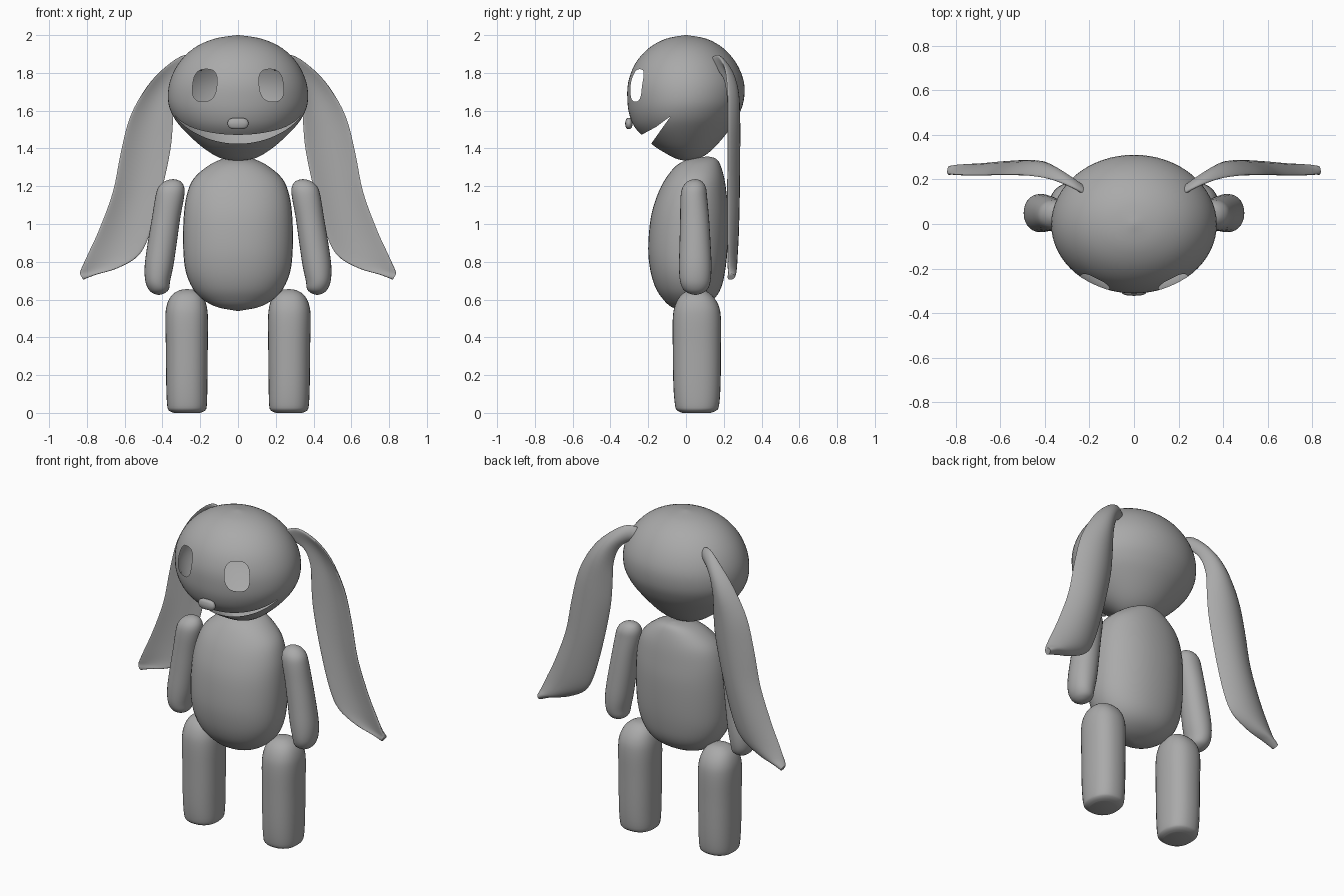
import bpy, bmesh, math
from mathutils import Vector

cube = bpy.data.objects.get("Cube")
if cube:
    bpy.data.objects.remove(cube)

gray = bpy.data.materials.new("plain_gray")
gray.use_nodes = True
color = (0.4, 0.4, 0.4, 1)
gray.diffuse_color = color
gray.node_tree.nodes["Principled BSDF"].inputs["Base Color"].default_value = color


def smooth_rows(rows, steps=4):
    """Run a smooth spline through rows of numbers."""
    out = []
    for i in range(len(rows) - 1):
        a, b, c, d = (rows[max(0, min(len(rows) - 1, i + k))] for k in (-1, 0, 1, 2))
        for j in range(steps):
            t = j / steps
            out.append([q + 0.5 * t * (r - p + t * (2*p - 5*q + 4*r - s + t * (3*(q - r) + s - p)))
                        for p, q, r, s in zip(a, b, c, d)])
    out.append(list(rows[-1]))
    return out


def power(v, n):
    return math.copysign(abs(v) ** (2 / n), v)


def finish(name, bm, angle=40):
    bmesh.ops.recalc_face_normals(bm, faces=bm.faces[:])
    mesh = bpy.data.meshes.new(name)
    bm.to_mesh(mesh)
    bm.free()
    mesh.materials.append(gray)
    ob = bpy.data.objects.new(name, mesh)
    bpy.context.collection.objects.link(ob)
    smooth(ob, angle)
    return ob


def smooth(ob, angle=40):
    bpy.ops.object.select_all(action='DESELECT')
    ob.select_set(True)
    bpy.context.view_layer.objects.active = ob
    bpy.ops.object.shade_smooth_by_angle(angle=math.radians(angle))


def loft(name, rings):
    bm = bmesh.new()
    loops = [[bm.verts.new(p) for p in ring] for ring in rings]
    n = len(loops[0])
    for lo, hi in zip(loops, loops[1:]):
        for i in range(n):
            bm.faces.new((lo[i], lo[(i + 1) % n], hi[(i + 1) % n], hi[i]))
    bm.faces.new(loops[0])
    bm.faces.new(loops[-1])
    return finish(name, bm, 60)


def body_of_rows(name, rows, sides=40, side=1, n=2.0):
    """Each row: height, x centre, x radius, front y, back y."""
    rings = []
    for z, cx, rx, front, back in smooth_rows(rows):
        cy, ry = (front + back) / 2, (back - front) / 2
        angles = [2 * math.pi * i / sides for i in range(sides)]
        rings.append([(side * (cx + rx * power(math.cos(a), n)),
                       cy + ry * power(math.sin(a), n), z) for a in angles])
    return loft(name, rings)


def prism(bm, points, axis):
    """Extrude a flat outline along an axis."""
    face = bm.faces.new([bm.verts.new(p) for p in points])
    made = bmesh.ops.extrude_face_region(bm, geom=[face])
    bmesh.ops.translate(bm, vec=axis, verts=[v for v in made["geom"] if isinstance(v, bmesh.types.BMVert)])


# Head: a hollow shell
head = body_of_rows("head", [
    (1.335, 0, .005, -.005, .005), (1.345, 0, .08, -.05, .06), (1.37, 0, .135, -.1, .11),
    (1.42, 0, .205, -.178, .165), (1.5, 0, .29, -.262, .23), (1.57, 0, .343, -.297, .275),
    (1.65, 0, .37, -.31, .305), (1.75, 0, .362, -.306, .307), (1.85, 0, .315, -.268, .267),
    (1.93, 0, .235, -.198, .198), (1.98, 0, .128, -.108, .11), (2.0, 0, .005, -.005, .005)], 64)

# Eye holes and mouth slit are cut out of the shell
bm = bmesh.new()
for s in (-1, 1):
    outline = []
    for i in range(28):
        a = 2 * math.pi * i / 28
        u, v = .064 * power(math.cos(a), 2.7), .086 * power(math.sin(a), 2.7)
        outline.append((s * (.176 + u - .1 * v), -.6, 1.734 + v))
    prism(bm, outline, Vector((0, .5, 0)))
prism(bm, [(-.6, -.08, 1.572), (-.6, -.16, 1.513), (-.6, -.24, 1.47), (-.6, -.45, 1.38),
           (-.6, -.45, 1.2), (-.6, -.185, 1.424)], Vector((1.2, 0, 0)))
cutter = finish("face_cutter", bm)
cutter.hide_render = True
for ob in (head, cutter):
    ob.data.materials.append(gray)
for p in cutter.data.polygons:
    p.material_index = 1
cut = head.modifiers.new("face_openings", 'BOOLEAN')
cut.operation, cut.object, cut.solver = 'DIFFERENCE', cutter, 'EXACT'
bpy.context.view_layer.objects.active = head
bpy.ops.object.modifier_apply(modifier=cut.name)
bpy.data.objects.remove(cutter)
bm = bmesh.new()
bm.from_mesh(head.data)
bmesh.ops.delete(bm, geom=[f for f in bm.faces if f.material_index == 1], context='FACES')
bm.to_mesh(head.data)
bm.free()
head.data.materials.pop(index=1)
smooth(head, 60)

# Nose
body_of_rows("nose", [(1.503, 0, .03, -.31, -.295), (1.512, 0, .048, -.318, -.287),
                      (1.532, 0, .056, -.322, -.283), (1.552, 0, .048, -.318, -.287),
                      (1.561, 0, .03, -.31, -.295)], 24, n=2.6)

# Torso
body_of_rows("torso", [
    (.54, 0, .005, -.005, .005), (.56, 0, .11, -.075, .08), (.6, 0, .185, -.12, .145),
    (.66, 0, .24, -.16, .185), (.75, 0, .277, -.188, .207), (.87, 0, .29, -.2, .22),
    (1.03, 0, .288, -.187, .225), (1.15, 0, .272, -.153, .216), (1.24, 0, .235, -.108, .203),
    (1.31, 0, .155, -.05, .183), (1.345, 0, .08, .02, .16), (1.357, 0, .005, .11, .12)], n=2.15)

leg_rows = [(0, .27, .07, -.02, .13), (.012, .27, .095, -.045, .16), (.04, .27, .105, -.058, .175),
            (.15, .271, .109, -.067, .183), (.35, .271, .111, -.07, .185), (.5, .272, .113, -.07, .185),
            (.57, .272, .105, -.058, .172), (.62, .27, .083, -.03, .14), (.648, .268, .045, .01, .1),
            (.655, .268, .005, .05, .06)]
arm_rows = [(.625, .42, .005, .045, .055), (.633, .42, .03, .015, .085), (.655, .42, .054, -.015, .115),
            (.7, .425, .066, -.032, .13), (.78, .418, .076, -.037, .135), (.9, .401, .077, -.034, .13),
            (1.03, .381, .075, -.031, .122), (1.14, .362, .076, -.029, .112), (1.19, .354, .07, -.02, .106),
            (1.22, .348, .05, .002, .09), (1.233, .345, .025, .025, .07), (1.237, .345, .005, .045, .055)]

# Ear rows: inner edge x and z, outer edge x and z, depth, cupping
ear_rows = [(.19, 1.81, .20, 1.87, .13, .0), (.25, 1.81, .28, 1.895, .17, .01),
            (.31, 1.76, .38, 1.835, .205, .025), (.34, 1.66, .48, 1.73, .22, .04),
            (.345, 1.53, .57, 1.57, .222, .045), (.36, 1.38, .62, 1.38, .222, .045),
            (.41, 1.15, .662, 1.17, .22, .045), (.47, .94, .735, .97, .22, .04),
            (.53, .83, .79, .85, .222, .032), (.64, .765, .822, .78, .225, .025),
            (.75, .732, .835, .75, .228, .018), (.82, .705, .838, .738, .235, .005)]


def ear(name, side):
    rings = []
    for ix, iz, ox, oz, y, cup in smooth_rows(ear_rows):
        ring = []
        for i in range(28):
            a = 2 * math.pi * i / 28
            t, d = (1 + math.cos(a)) / 2, math.sin(a)
            ring.append((side * (ix + t * (ox - ix)), y + .02 * d + cup * d * d, iz + t * (oz - iz)))
        rings.append(ring)
    loft(name, rings)


# Paired limbs and ears
for label, s in (("left", 1), ("right", -1)):
    body_of_rows(label + "_leg", leg_rows, 32, s, 2.3)
    body_of_rows(label + "_arm", arm_rows, 28, s, 2.1)
    ear(label + "_ear", s)
